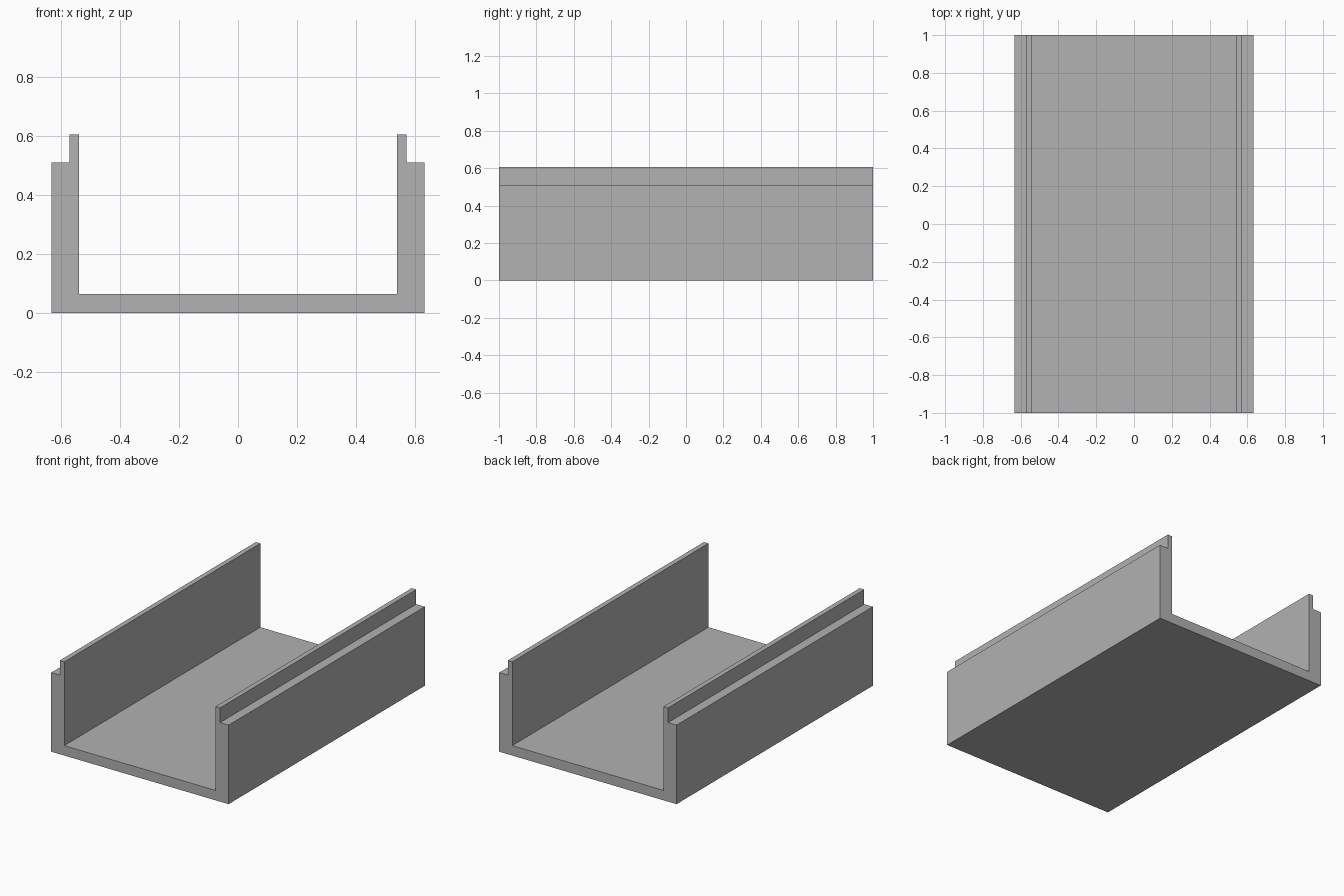
import bpy
import bmesh

cube = bpy.data.objects.get("Cube")
if cube:
    bpy.data.objects.remove(cube, do_unlink=True)

# Plain grey material
grey = bpy.data.materials.new("plain grey")
grey.use_nodes = True
colour = (0.445, 0.445, 0.445, 1)
grey.diffuse_color = colour
grey.node_tree.nodes["Principled BSDF"].inputs["Base Color"].default_value = colour

# Channel measurements
half_length = 1.0
outer, lip, inner = 0.633, 0.572, 0.54
floor, ledge, top = 0.064, 0.51, 0.605

# Right half of the cross-section, mirrored into a full U with stepped rims
half = [(outer, 0), (outer, ledge), (lip, ledge), (lip, top), (inner, top), (inner, floor)]
profile = half + [(-x, z) for x, z in reversed(half)]

# Extrude the profile along the length
bm = bmesh.new()
end = bm.faces.new([bm.verts.new((x, -half_length, z)) for x, z in profile])
result = bmesh.ops.extrude_face_region(bm, geom=[end], use_keep_orig=True)
moved = [v for v in result["geom"] if isinstance(v, bmesh.types.BMVert)]
bmesh.ops.translate(bm, verts=moved, vec=(0, 2 * half_length, 0))
bmesh.ops.recalc_face_normals(bm, faces=bm.faces[:])

mesh = bpy.data.meshes.new("channel_tray")
bm.to_mesh(mesh)
bm.free()
mesh.materials.append(grey)
tray = bpy.data.objects.new("channel_tray", mesh)
bpy.context.collection.objects.link(tray)
